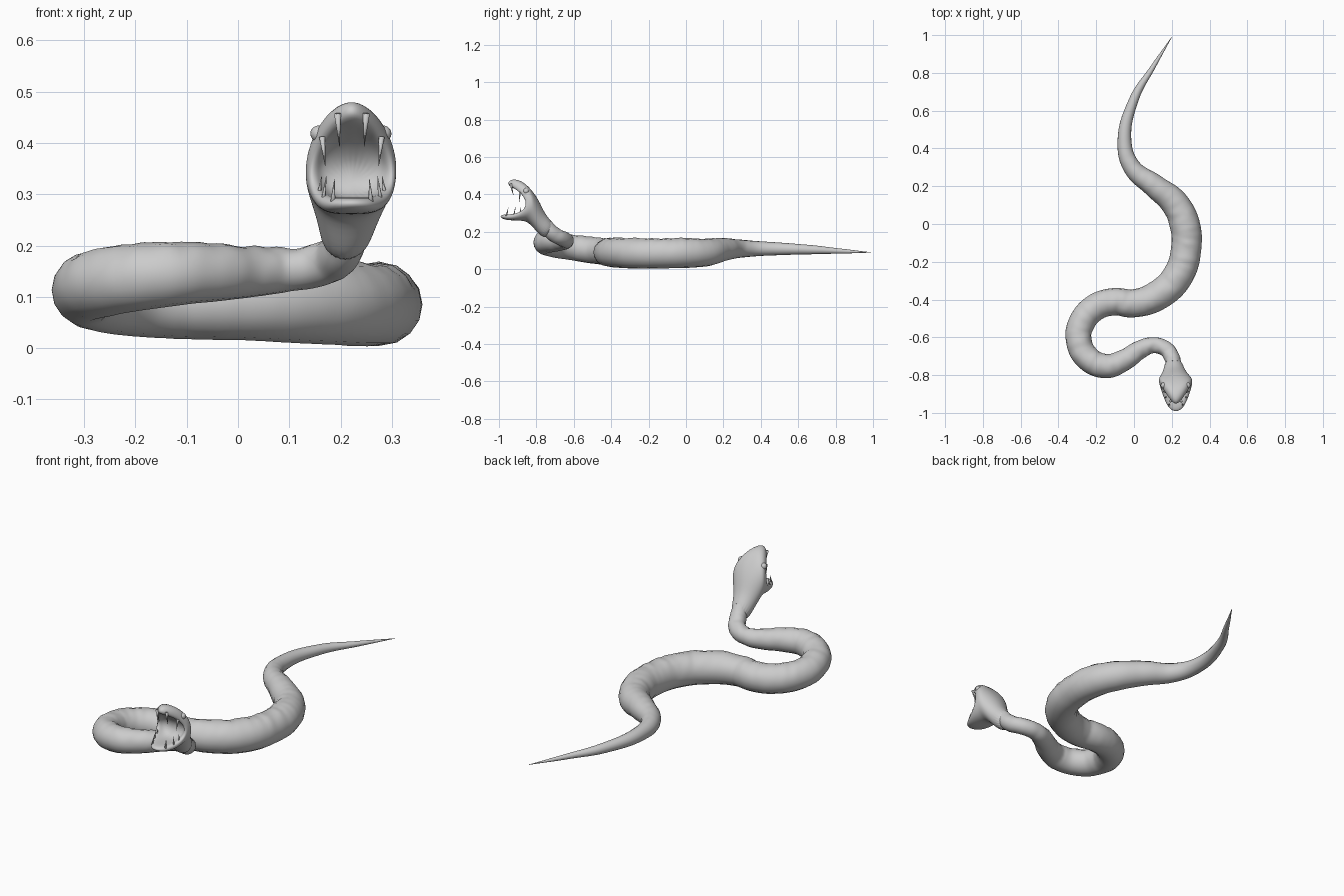
import bpy, bmesh, math
from mathutils import Vector, noise

cube = bpy.data.objects.get("Cube")
if cube:
    bpy.data.objects.remove(cube, do_unlink=True)

skin = bpy.data.materials.new("plain_grey")
skin.use_nodes = True
GREY = (0.6, 0.6, 0.6, 1)
skin.diffuse_color = GREY
skin.node_tree.nodes["Principled BSDF"].inputs["Base Color"].default_value = GREY


def add_object(name, mesh):
    mesh.materials.clear()
    mesh.materials.append(skin)
    for face in mesh.polygons:
        face.use_smooth = True
        face.material_index = 0
    obj = bpy.data.objects.new(name, mesh)
    bpy.context.collection.objects.link(obj)
    return obj


def finish(name, bm):
    bmesh.ops.recalc_face_normals(bm, faces=bm.faces)
    mesh = bpy.data.meshes.new(name)
    bm.to_mesh(mesh)
    bm.free()
    return add_object(name, mesh)


# Body: tapered tube from tail tip to neck (x, y, z, radius)
SPINE = [
    (.2, .99, .09, .001), (.1, .83, .097, .013), (0, .66, .105, .025),
    (-.05, .43, .11, .037), (-.01, .3, .11, .047), (.11, .2, .105, .062),
    (.215, .11, .09, .074), (.268, 0, .087, .08), (.277, -.12, .085, .08),
    (.235, -.27, .085, .081), (.13, -.375, .088, .079), (0, -.42, .09, .074),
    (-.11, -.412, .09, .072), (-.21, -.445, .095, .071), (-.28, -.53, .105, .07),
    (-.293, -.61, .117, .068), (-.25, -.705, .13, .067), (-.15, -.752, .143, .064),
    (-.055, -.722, .147, .057), (.03, -.667, .149, .049), (.1, -.642, .153, .042),
    (.17, -.663, .165, .041), (.202, -.71, .19, .041), (.212, -.75, .235, .038),
]
curve = bpy.data.curves.new("body_path", "CURVE")
curve.dimensions = "3D"
curve.twist_mode = "Z_UP"
curve.bevel_depth = 1
curve.bevel_resolution = 6
curve.resolution_u = 14
curve.use_fill_caps = True
spline = curve.splines.new("BEZIER")
spline.bezier_points.add(len(SPINE) - 1)
for point, (x, y, z, radius) in zip(spline.bezier_points, SPINE):
    point.co = (x, y, z)
    point.radius = radius
    point.handle_left_type = point.handle_right_type = "AUTO"
path = bpy.data.objects.new("body_path", curve)
bpy.context.collection.objects.link(path)
graph = bpy.context.evaluated_depsgraph_get()
body_mesh = bpy.data.meshes.new_from_object(path.evaluated_get(graph))
bpy.data.objects.remove(path)
body = add_object("body", body_mesh)

# Rough scaly back: bumps on upward surfaces, fading along the tail
normals = [v.normal.copy() for v in body_mesh.vertices]
for vert, normal in zip(body_mesh.vertices, normals):
    fade = max(0, min(1, (.5 - vert.co.y) * 2))
    amount = .005 * fade * max(.15, normal.z)
    vert.co += normal * amount * noise.noise(vert.co * 28)

# Head: one skin running from the neck out to the lips and back into the throat
# (x centre, top y, top z, bottom y, bottom z, half width, side setback)
HEAD = [
    (.208, -.69, .23, -.75, .155, .045, 0),
    (.213, -.755, .29, -.80, .2, .055, 0),
    (.218, -.785, .375, -.845, .258, .085, 0),
    (.22, -.866, .474, -.9, .26, .09, .06),
    (.222, -.937, .488, -.97, .262, .087, .105),
    (.222, -.964, .462, -1.005, .28, .08, .125),
    (.222, -.94, .44, -.985, .297, .068, .11),
    (.222, -.87, .41, -.9, .29, .06, .045),
    (.22, -.82, .35, -.845, .295, .035, 0),
]
SIDES = 24
bm = bmesh.new()
rings = []
for cx, ty, tz, by, bz, width, setback in HEAD:
    top, bottom = Vector((cx, ty, tz)), Vector((cx, by, bz))
    ring = []
    for i in range(SIDES):
        angle = math.tau * i / SIDES
        s, c = math.sin(angle), math.cos(angle)
        blunt = .65 if c < 0 and setback > 0 else 1
        back = setback * abs(s) ** 1.5
        co = (top + bottom) / 2 + (top - bottom) / 2 * c
        co += Vector((math.copysign(width * abs(s) ** blunt, s), back, -back / 4))
        ring.append(bm.verts.new(co))
    rings.append(ring)
for a, b in zip(rings, rings[1:]):
    for i in range(SIDES):
        j = (i + 1) % SIDES
        bm.faces.new((a[i], a[j], b[j], b[i]))
bm.faces.new(rings[0])
bm.faces.new(rings[-1])
head = finish("head", bm)
smooth = head.modifiers.new("smooth", "SUBSURF")
smooth.levels = smooth.render_levels = 2


# Teeth: slim cones mirrored about the head centre
def tooth(name, base, tip, radius):
    base, tip = Vector(base), Vector(tip)
    axis = tip - base
    for side, sign in (("left", 1), ("right", -1)):
        bm = bmesh.new()
        bmesh.ops.create_cone(bm, cap_ends=True, segments=8, radius1=radius,
                              radius2=.0004, depth=axis.length)
        turn = Vector((0, 0, 1)).rotation_difference(axis)
        for v in bm.verts:
            v.co = turn.to_matrix() @ v.co + (base + tip) / 2
            v.co.x = .222 + sign * v.co.x
        finish(side + "_" + name, bm)


tooth("upper_fang", (.028, -.938, .457), (.024, -.922, .393), .007)
tooth("upper_side_tooth", (.058, -.888, .412), (.052, -.893, .355), .006)
tooth("lower_front_tooth", (.037, -.96, .285), (.034, -.95, .33), .005)
tooth("lower_middle_tooth", (.056, -.92, .285), (.05, -.912, .335), .005)
tooth("lower_back_tooth", (.065, -.888, .293), (.059, -.882, .335), .005)

# Brow bumps over the eyes
for side, sign in (("left", 1), ("right", -1)):
    bm = bmesh.new()
    bmesh.ops.create_uvsphere(bm, u_segments=16, v_segments=10, radius=.016)
    bmesh.ops.translate(bm, verts=bm.verts, vec=(.22 + sign * .063, -.855, .418))
    finish(side + "_brow", bm)
